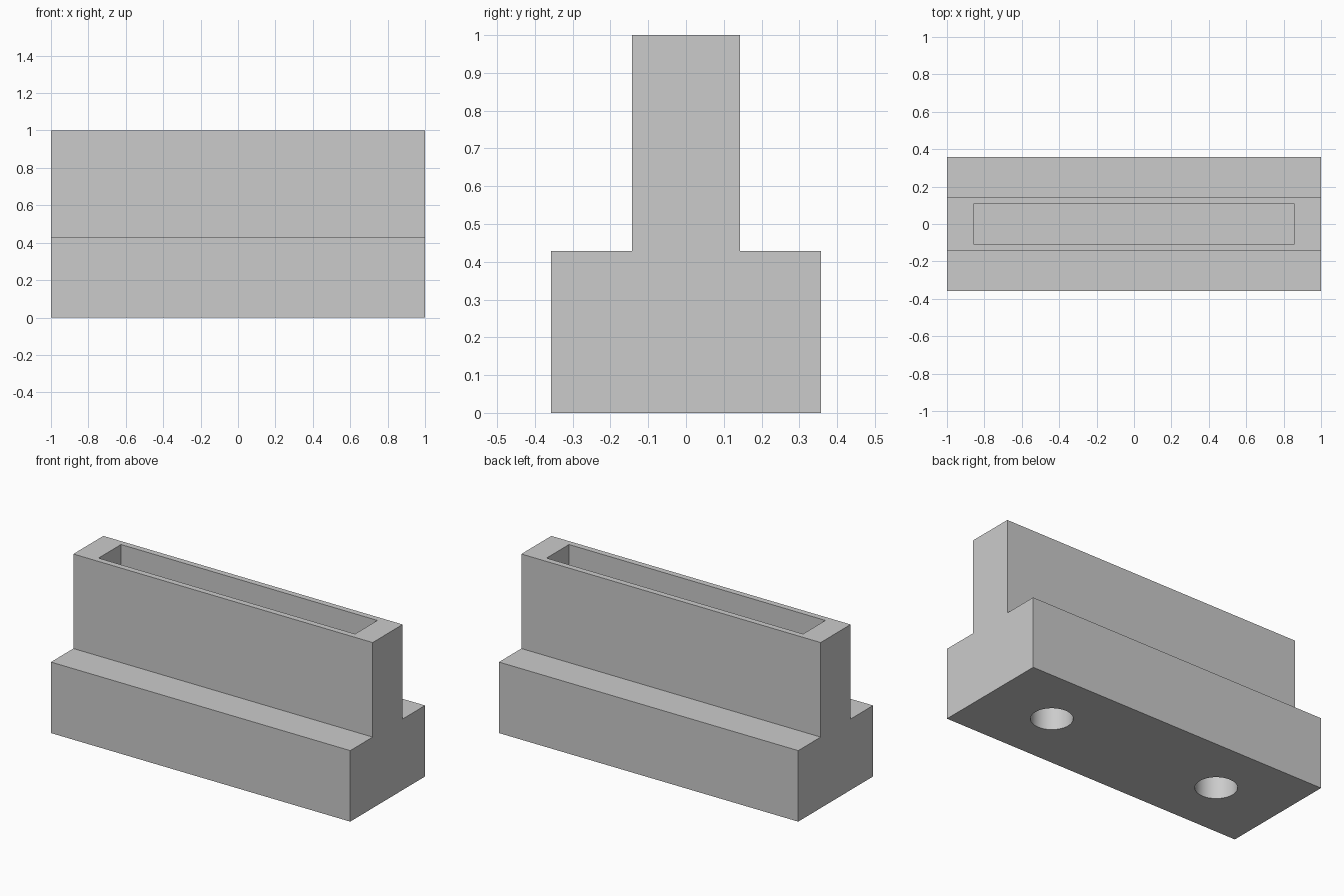
import bpy
import bmesh
from mathutils import Matrix, Vector

cube = bpy.data.objects.get("Cube")
if cube:
    bpy.data.objects.remove(cube, do_unlink=True)

# Material
grey = bpy.data.materials.new("light grey")
grey.use_nodes = True
colour = (0.6, 0.6, 0.6, 1)
grey.diffuse_color = colour
grey.node_tree.nodes["Principled BSDF"].inputs["Base Color"].default_value = colour


def make_object(name, bm):
    bmesh.ops.recalc_face_normals(bm, faces=bm.faces)
    mesh = bpy.data.meshes.new(name)
    bm.to_mesh(mesh)
    bm.free()
    mesh.materials.append(grey)
    obj = bpy.data.objects.new(name, mesh)
    bpy.context.collection.objects.link(obj)
    return obj


def cut(target, cutter):
    mod = target.modifiers.new(cutter.name, "BOOLEAN")
    mod.operation = "DIFFERENCE"
    mod.solver = "EXACT"
    mod.object = cutter
    bpy.context.view_layer.objects.active = target
    bpy.ops.object.modifier_apply(modifier=mod.name)
    bpy.data.objects.remove(cutter, do_unlink=True)


# Stepped body: half profile mirrored, then extruded along x
base_half, wall_half, step = 0.357, 0.143, 0.429
half = [(base_half, 0), (base_half, step), (wall_half, step), (wall_half, 1)]
profile = half + [(-y, z) for y, z in reversed(half)]
bm = bmesh.new()
face = bm.faces.new([bm.verts.new((-1, y, z)) for y, z in profile])
ext = bmesh.ops.extrude_face_region(bm, geom=[face])
moved = [v for v in ext["geom"] if isinstance(v, bmesh.types.BMVert)]
bmesh.ops.translate(bm, verts=moved, vec=(2, 0, 0))
body = make_object("slotted_block", bm)

# Slot in the top
floor, top = step, 1.1
bm = bmesh.new()
bmesh.ops.create_cube(bm, size=1)
bmesh.ops.scale(bm, verts=bm.verts, vec=(1.714, 0.214, top - floor))
bmesh.ops.translate(bm, verts=bm.verts, vec=(0, 0, (top + floor) / 2))
cut(body, make_object("slot_cutter", bm))

# Blind round holes in the underside
depth = 0.36
for side in (-1, 1):
    bm = bmesh.new()
    bmesh.ops.create_cone(bm, cap_ends=True, segments=48, radius1=0.114,
                          radius2=0.114, depth=2 * depth,
                          matrix=Matrix.Translation(Vector((side * 0.571, 0, 0))))
    cut(body, make_object("hole_cutter", bm))

# Smooth hole walls, sharp edges elsewhere
bpy.ops.object.select_all(action="DESELECT")
body.select_set(True)
bpy.context.view_layer.objects.active = body
bpy.ops.object.shade_smooth_by_angle()
